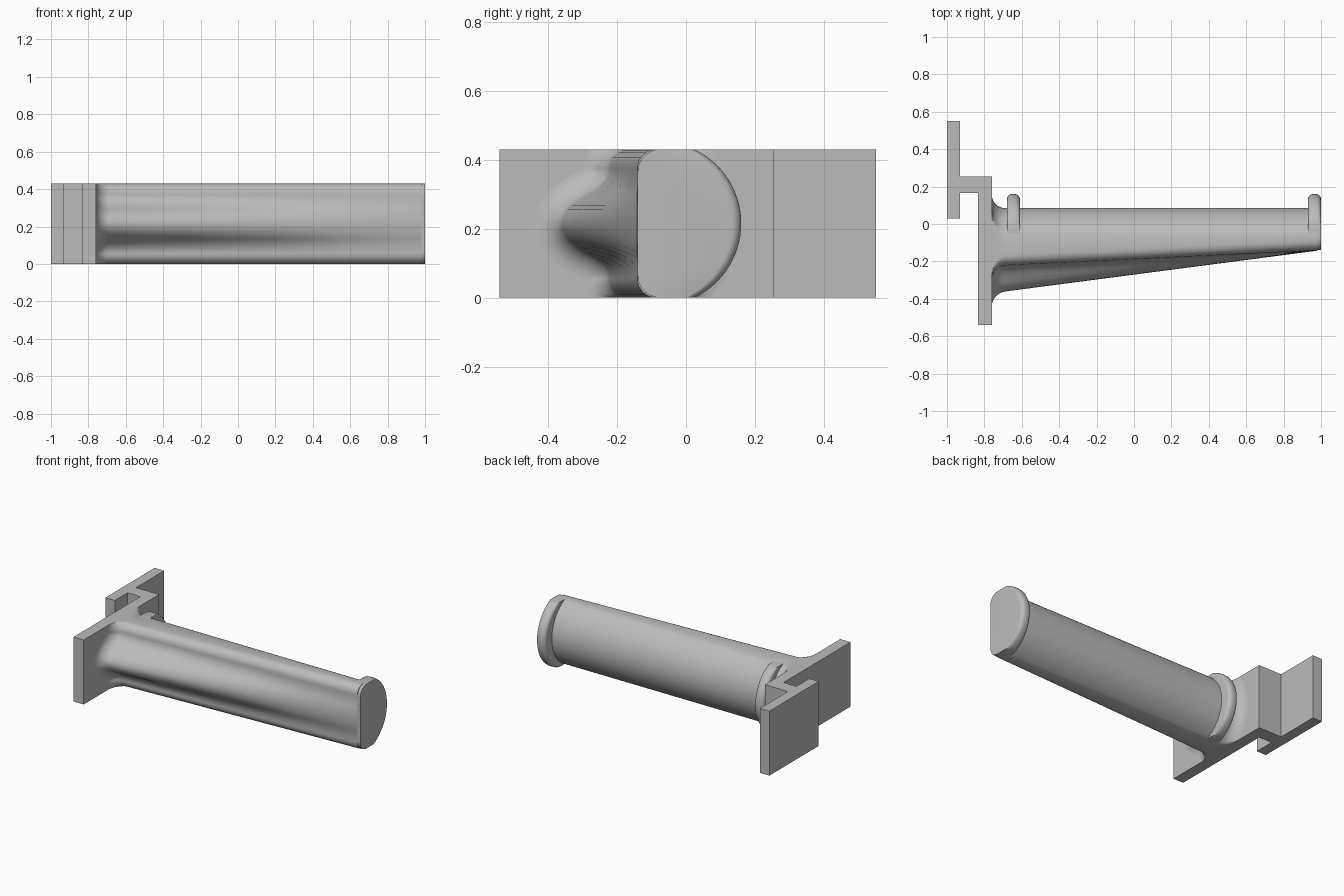
import bpy, bmesh, math
from mathutils import Vector

cube = bpy.data.objects.get("Cube")
if cube:
    bpy.data.objects.remove(cube, do_unlink=True)

HALF = 0.215          # half height of the whole part
ARC_R = 0.238         # radius of the rounded upper side
PLATE_X = -0.76       # face of the mounting plate

grey = bpy.data.materials.new("light grey plastic")
grey.use_nodes = True
grey.diffuse_color = (0.5, 0.5, 0.5, 1)
grey.node_tree.nodes["Principled BSDF"].inputs["Base Color"].default_value = (0.5, 0.5, 0.5, 1)


def finish(name, bm, smooth=True):
    bmesh.ops.recalc_face_normals(bm, faces=bm.faces[:])
    mesh = bpy.data.meshes.new(name)
    bm.to_mesh(mesh)
    bm.free()
    mesh.materials.append(grey)
    obj = bpy.data.objects.new(name, mesh)
    bpy.context.collection.objects.link(obj)
    if smooth:
        bpy.ops.object.select_all(action='DESELECT')
        obj.select_set(True)
        bpy.context.view_layer.objects.active = obj
        bpy.ops.object.shade_smooth_by_angle(angle=math.radians(35))
    return obj


# Half outline of the rib, as (distance from middle, share of rib depth)
RIB = [(0.15, 0), (0.125, 0.07), (0.1, 0.25), (0.083, 0.46), (0.067, 0.66),
       (0.053, 0.79), (0.04, 0.88), (0.02, 0.97), (0, 1)]


def section(centre, base, rib, corner, grow=0.0):
    """Closed (y, h) outline: arc above, rounded corners and rib below."""
    top = math.asin(HALF / ARC_R)
    half = [(centre + ARC_R * math.cos(top * i / 16), ARC_R * math.sin(top * i / 16))
            for i in range(17)]
    for i in range(9):
        a = math.pi / 2 * i / 8
        half.append((base + corner - corner * math.sin(a),
                     HALF - corner + corner * math.cos(a)))
    half += [(base + (rib - base) * f, min(h, HALF - corner - 0.002)) for h, f in RIB]
    loop = half + [(y, -h) for y, h in reversed(half[1:-1])]
    pts = [Vector(p) for p in loop]
    out = []
    for i, p in enumerate(pts):
        t = (pts[(i + 1) % len(pts)] - pts[i - 1]).normalized()
        q = p + Vector((t.y, -t.x)) * grow
        out.append((q.x, max(-HALF, min(HALF, q.y))))
    return out


def loft(name, stations):
    bm = bmesh.new()
    rings = [[bm.verts.new((x, y, HALF + h)) for y, h in outline] for x, outline in stations]
    n = len(rings[0])
    for a, b in zip(rings, rings[1:]):
        for i in range(n):
            j = (i + 1) % n
            bm.faces.new((a[i], a[j], b[j], b[i]))
    bm.faces.new(rings[0])
    bm.faces.new(rings[-1])
    return finish(name, bm)


# Mounting bracket: stepped profile extruded upwards
bm = bmesh.new()
profile = [(-1, 0.03), (-0.93, 0.03), (-0.93, 0.165), (-0.835, 0.165), (-0.835, -0.54),
           (PLATE_X, -0.54), (PLATE_X, 0.255), (-0.93, 0.255), (-0.93, 0.55), (-1, 0.55)]
face = bm.faces.new([bm.verts.new((x, y, 0)) for x, y in profile])
moved = bmesh.ops.extrude_face_region(bm, geom=[face])["geom"]
bmesh.ops.translate(bm, vec=(0, 0, 2 * HALF),
                    verts=[v for v in moved if isinstance(v, bmesh.types.BMVert)])
finish("mounting_bracket", bm, smooth=False)


# Tapered arm with a fillet flaring into the plate
def arm_station(x, grow=0.0):
    t = (x - PLATE_X) / (1 - PLATE_X)
    return x, section(-0.153, -0.225 + 0.085 * t, -0.37 + 0.23 * t, 0.055, grow)


FILLET = 0.07
stations = [arm_station(PLATE_X - 0.01, FILLET)]
for i in range(9):
    a = math.pi / 2 * i / 8
    stations.append(arm_station(PLATE_X + FILLET * (1 - math.cos(a)),
                                FILLET * (1 - math.sin(a))))
stations += [arm_station(x) for x in (-0.3, 0.2, 0.6, 0.98)]
loft("tapered_arm", stations)


# Retaining flanges: rounded on the curved side, flat on the other
def flange(name, x0, x1):
    r = 0.028
    rounding = [(r * (1 - math.cos(math.pi / 2 * i / 6)),
                 r * (1 - math.sin(math.pi / 2 * i / 6))) for i in range(7)]
    ends = [(x0 + s, d) for s, d in rounding] + [(x1 - s, d) for s, d in reversed(rounding)]
    loft(name, [(x, section(-0.078 - d, -0.14, -0.14, 0.065)) for x, d in ends])


flange("end_flange", 0.93, 1.0)
flange("inner_flange", -0.68, -0.61)
